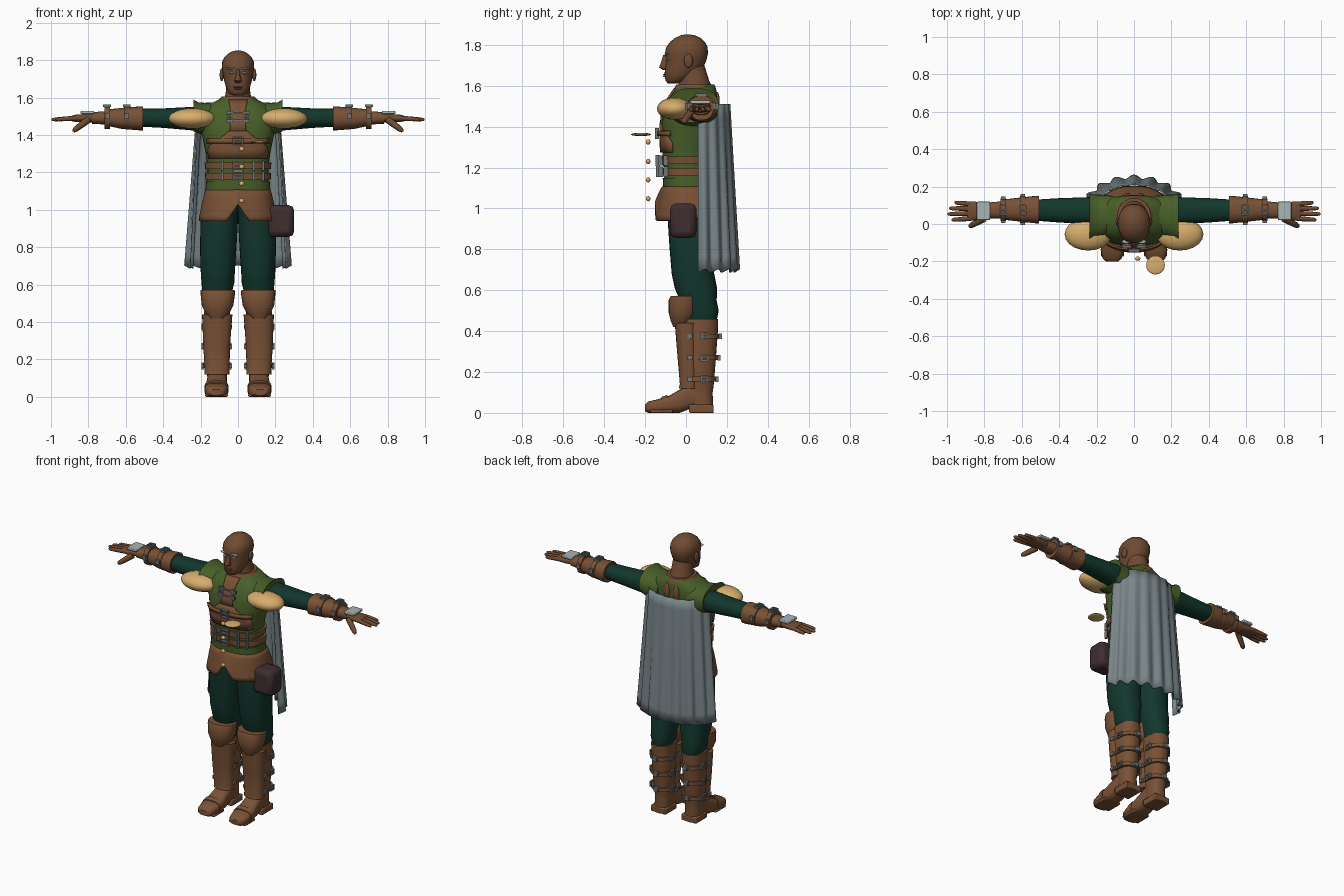
import bpy, bmesh, math
from mathutils import Vector, Matrix

if "Cube" in bpy.data.objects:
    bpy.data.objects.remove(bpy.data.objects["Cube"])


def material(name, r, g, b):
    m = bpy.data.materials.new(name)
    m.diffuse_color = (r, g, b, 1)
    m.use_nodes = True
    m.node_tree.nodes["Principled BSDF"].inputs["Base Color"].default_value = m.diffuse_color
    return m


SKIN = material("skin brown", .16, .07, .032)
LEATHER = material("leather brown", .19, .082, .036)
GREEN = material("moss green", .065, .115, .022)
DARK = material("dark teal green", .006, .038, .026)
GOLD = material("pale gold", .68, .42, .15)
GREY = material("cape grey", .19, .235, .25)
SILVER = material("silver", .40, .46, .46)
STEEL = material("buckle steel", .16, .18, .18)
PLUM = material("dark plum", .05, .026, .03)


def finish(name, bm, mat, mirror=False, thick=0, bevel=0, angle=40):
    bmesh.ops.recalc_face_normals(bm, faces=bm.faces)
    me = bpy.data.meshes.new(name)
    bm.to_mesh(me)
    bm.free()
    me.materials.append(mat)
    ob = bpy.data.objects.new(name, me)
    bpy.context.collection.objects.link(ob)
    bpy.ops.object.select_all(action='DESELECT')
    ob.select_set(True)
    bpy.context.view_layer.objects.active = ob
    bpy.ops.object.shade_smooth_by_angle(angle=math.radians(angle))
    if bevel:
        b = ob.modifiers.new("bevel", 'BEVEL')
        b.width, b.segments = bevel, 2
    if thick:
        s = ob.modifiers.new("thickness", 'SOLIDIFY')
        s.thickness, s.offset = thick, 0
    if mirror:
        ob.modifiers.new("mirror", 'MIRROR')
    return ob


def grid(bm, rows, closed=False):
    vs = [[bm.verts.new(p) for p in r] for r in rows]
    n = len(vs[0])
    for a, b in zip(vs, vs[1:]):
        for i in range(n if closed else n - 1):
            j = (i + 1) % n
            bm.faces.new((a[i], a[j], b[j], b[i]))
    return vs


def oval(u0, u1, v0, v1, p, n):
    f = lambda t: math.copysign(abs(t) ** (2 / p), t)
    for i in range(n):
        a = 2 * math.pi * i / n
        yield ((u0 + u1) / 2 + (u1 - u0) / 2 * f(math.cos(a)),
               (v0 + v1) / 2 + (v1 - v0) / 2 * f(math.sin(a)))


# Rings are (position, u0, u1, v0, v1); u, v are the two other axes in order
def loft(name, rings, mat, axis='z', n=28, p=2.3, **kw):
    place = {'x': lambda t, u, v: (t, u, v), 'y': lambda t, u, v: (u, t, v),
             'z': lambda t, u, v: (u, v, t)}[axis]
    bm = bmesh.new()
    vs = grid(bm, [[place(r[0], u, v) for u, v in oval(*r[1:], p, n)] for r in rings], True)
    bm.faces.new(vs[0])
    bm.faces.new(vs[-1])
    return finish(name, bm, mat, **kw)


def balls(name, items, mat, **kw):
    bm = bmesh.new()
    for c, r in items:
        bmesh.ops.create_uvsphere(bm, u_segments=20, v_segments=12, radius=1,
                                  matrix=Matrix.Translation(c) @ Matrix.Diagonal((*r, 1)))
    return finish(name, bm, mat, **kw)


def boxes(name, items, mat, **kw):
    bm = bmesh.new()
    for c, s in items:
        bmesh.ops.create_cube(bm, size=1, matrix=Matrix.Translation(c) @ Matrix.Diagonal((*s, 1)))
    return finish(name, bm, mat, **kw)


# Rectangular buckle: four bars and a pin in the plane of axes a and b
def buckle(c, w, h, a, b, t=.008, depth=.012):
    out = []
    for da, db, la, lb in ((-w/2, 0, t, h), (w/2, 0, t, h), (0, -h/2, w, t), (0, h/2, w, t), (0, 0, w, t)):
        p, s = list(c), [depth] * 3
        p[a] += da
        p[b] += db
        s[a], s[b] = la, lb
        out.append((p, s))
    return out


# Head and neck
HEAD = [(1.612, .03, -.09, -.04), (1.625, .05, -.1, 0), (1.655, .064, -.105, .05), (1.69, .074, -.102, .085),
        (1.725, .08, -.098, .1), (1.76, .086, -.103, .108), (1.79, .085, -.096, .105), (1.815, .073, -.078, .092),
        (1.835, .053, -.052, .07), (1.847, .03, -.025, .043), (1.852, .01, 0, .015)]
loft("head", [(z, -w, w, a, b) for z, w, a, b in HEAD], SKIN, p=2.15, angle=60)
loft("neck", [(1.53, -.1, .1, -.06, .14), (1.58, -.08, .08, -.04, .135), (1.62, -.066, .066, -.035, .115),
              (1.7, -.062, .062, -.035, .09)], SKIN, p=2)
loft("nose", [(1.75, -.009, .009, -.112, -.08), (1.715, -.012, .012, -.122, -.08), (1.69, -.021, .021, -.132, -.08),
              (1.678, -.014, .014, -.114, -.08)], SKIN, n=12, p=2, angle=60)
balls("ears", [((.087, .012, 1.722), (.011, .022, .034))], SKIN, mirror=True)
balls("eyes", [((.033, -.09, 1.732), (.015, .009, .006))], SILVER, mirror=True)
balls("eyebrows", [((.038, -.094, 1.756), (.027, .012, .005))], SILVER, mirror=True)
balls("lips", [((0, -.1, 1.656), (.026, .012, .004)), ((0, -.101, 1.647), (.022, .012, .005))], SKIN)

# Tunic body: height, half width, front, back
TORSO = [(1.09, .168, -.105, .13), (1.15, .164, -.108, .12), (1.22, .162, -.112, .115), (1.30, .172, -.118, .12),
         (1.38, .188, -.12, .14), (1.45, .20, -.116, .15), (1.52, .20, -.095, .155), (1.56, .165, -.068, .152),
         (1.585, .11, -.05, .145), (1.6, .085, -.04, .135)]
P = 2.5


def torso_at(z):
    for a, b in zip(TORSO, TORSO[1:]):
        if z <= b[0]:
            t = (z - a[0]) / (b[0] - a[0])
            return [a[i] + t * (b[i] - a[i]) for i in (1, 2, 3)]
    return TORSO[-1][1:]


def band(name, z0, z1, g, mat):
    rings = []
    for k in range(4):
        z = z0 + (z1 - z0) * k / 3
        w, a, b = torso_at(z)
        rings.append((z, -w - g, w + g, a - g, b + g))
    return loft(name, rings, mat, p=P, n=40)


# Panel following the chest: points are (height, half width)
def chest_panel(name, pts, grow, mat):
    rows = []
    for z, half in pts:
        w, a, b = torso_at(z)
        rows.append([(half * k / 6, (a + b) / 2 - (b - a) / 2 * (1 - abs(half * k / 6 / w) ** P) ** (1 / P) - grow, z)
                     for k in range(-6, 7)])
    bm = bmesh.new()
    grid(bm, rows)
    return finish(name, bm, mat, thick=.012)


loft("tunic", [(z, -w, w, a, b) for z, w, a, b in TORSO], GREEN, p=P, n=40)
loft("shoulder_cap", [(.11, -.05, .15, 1.37, 1.575), (.18, -.075, .157, 1.40, 1.572), (.215, -.08, .158, 1.41, 1.575),
                      (.238, -.085, .16, 1.42, 1.59), (.225, -.03, .13, 1.45, 1.55)], GREEN, axis='x', mirror=True)
loft("collar", [(1.572, -.115, .115, -.06, .15), (1.592, -.1, .1, -.055, .145), (1.606, -.088, .088, -.047, .138)],
     LEATHER, p=2)
chest_panel("chest_strip", [(1.41, .045), (1.46, .04), (1.52, .04), (1.56, .045), (1.585, .05)], .004, LEATHER)
chest_panel("corset_front", [(1.275, .155), (1.32, .16), (1.345, .15), (1.375, .10), (1.42, .05)], .005, LEATHER)
chest_panel("chest_strap", [(1.355, .165), (1.38, .165)], .014, LEATHER)
for z in (1.18, 1.235):
    band("waist_belt", z - .018, z + .018, .013, LEATHER)
band("tunic_hem", 1.09, 1.15, .006, GREEN)

# Buckles down the front
parts = []
for z, y in ((1.48, -.122), (1.515, -.112)):
    for x in (-.045, .045):
        parts += buckle((x, y, z), .03, .018, 0, 2)
    parts.append(((0, y, z), (.07, .01, .008)))
for z, y in ((1.18, -.137), (1.235, -.139), (1.367, -.142)):
    parts += buckle((0, y, z), .05, .045, 0, 2, depth=.018)
for z in (1.18, 1.235):
    for x in (-.085, .085, .135):
        parts.append(((x, -.124 if abs(x) < .1 else -.1, z), (.013, .022, .05)))
boxes("front_buckles", parts, STEEL)

# Flared leather skirt, slit at the front
top = list(oval(-.168, .168, -.112, .135, P, 72))
low = list(oval(-.205, .205, -.148, .2, 2.3, 72))
rows = []
for k in range(7):
    t = k / 6
    row = []
    for (x0, y0), (x1, y1) in zip(top, low):
        zb = .94 + (.09 * max(0, 1 - abs(x1) / .06) if y1 < 0 else .01)
        row.append((x0 + (x1 - x0) * t ** .8, y0 + (y1 - y0) * t ** .8, 1.105 + (zb - 1.105) * t))
    rows.append(row)
bm = bmesh.new()
grid(bm, rows, True)
finish("skirt", bm, LEATHER, thick=.01)

# Legs, boots and guards
loft("trousers", [(.45, .055, .17, 0, .15), (.5, .042, .185, -.02, .16), (.55, .035, .19, -.03, .15),
                  (.61, .02, .195, -.055, .152), (.68, .016, .2, -.07, .138), (.8, .008, .203, -.08, .14),
                  (.95, 0, .2, -.09, .16), (1.08, 0, .165, -.09, .13)], DARK, mirror=True)
loft("boot_shaft", [(0, .062, .165, .02, .135), (.1, .06, .163, 0, .13), (.13, .056, .168, -.015, .135),
                    (.25, .05, .178, -.022, .145), (.4, .043, .183, -.03, .156), (.46, .043, .183, -.02, .157)],
     LEATHER, mirror=True)
loft("boot_foot", [(-.2, .085, .15, .008, .04), (-.185, .066, .168, 0, .056), (-.14, .054, .178, 0, .066),
                   (-.08, .053, .176, 0, .085), (-.03, .058, .17, 0, .115), (.02, .06, .165, .02, .14),
                   (.06, .065, .16, .03, .14)], LEATHER, axis='y', p=3, mirror=True)
boxes("boot_sole", [((.115, -.12, .008), (.122, .11, .016)), ((.113, .075, .02), (.112, .12, .04))],
      LEATHER, mirror=True, bevel=.006)
loft("toe_strap", [(-.12, .05, .18, 0, .078), (-.09, .05, .18, 0, .088)], LEATHER, axis='y', p=3, mirror=True)
loft("shin_guard", [(.12, .046, .178, -.035, .06), (.14, .046, .178, -.03, .06), (.28, .042, .186, -.042, .06),
                    (.44, .03, .192, -.055, .06)], LEATHER, mirror=True)
loft("knee_guard", [(.42, .075, .15, -.062, .0), (.45, .045, .175, -.075, .03), (.49, .025, .194, -.085, .055),
                    (.55, .016, .2, -.085, .064), (.572, .018, .2, -.075, .06)], LEATHER, mirror=True)
parts = []
for z, back in ((.165, .14), (.27, .149), (.375, .156)):
    loft("boot_strap", [(z - .012, .04, .187, .0, back + .006), (z + .012, .04, .187, .0, back + .006)],
         LEATHER, mirror=True)
    for x in (.04, .188):
        parts += buckle((x, .09, z), .035, .028, 1, 2)
        parts.append(((x, .02, z), (.014, .025, .022)))
    parts.append(((.113, back + .012, z), (.03, .016, .026)))
boxes("boot_buckles", parts, STEEL, mirror=True)

# Arms and bracers
loft("sleeve", [(.14, 0, .145, 1.41, 1.555), (.25, 0, .143, 1.425, 1.55), (.4, .008, .138, 1.438, 1.542),
                (.53, .018, .13, 1.445, 1.54)], DARK, axis='x', mirror=True)
loft("bracer", [(.508, .004, .15, 1.425, 1.552), (.53, .004, .15, 1.425, 1.552), (.62, .014, .14, 1.432, 1.545),
                (.69, .022, .132, 1.447, 1.537), (.695, .03, .122, 1.455, 1.528), (.78, .03, .115, 1.46, 1.522)],
     LEATHER, axis='x', mirror=True)
parts = []
for x, a, b in ((.595, .006, .149), (.7, .016, .135)):
    loft("bracer_strap", [(x - .015, a, b, 1.432, 1.552), (x + .015, a, b, 1.432, 1.552)],
         LEATHER, axis='x', mirror=True)
    parts += buckle((x, .075, 1.556), .034, .05, 0, 1)
    parts += [((x, a - .004, 1.5), (.024, .014, .03)), ((x, b + .004, 1.5), (.024, .014, .03))]
boxes("bracer_buckles", parts, STEEL, mirror=True)

# Hands
loft("palm", [(.77, .035, .108, 1.468, 1.515), (.82, .022, .118, 1.468, 1.512), (.87, .018, .12, 1.47, 1.508),
              (.89, .024, .116, 1.474, 1.502)], SKIN, axis='x', mirror=True)


def digit(name, a, b, r):
    a, b = Vector(a), Vector(b)
    rot = (b - a).to_track_quat('Z', 'Y').to_matrix().to_4x4()
    bm = bmesh.new()
    vs = grid(bm, [[Matrix.Translation(a) @ rot @ Vector((r * s * u, r * s * v, (b - a).length * t))
                    for u, v in oval(-1, 1, -1, 1, 2, 10)]
                   for t, s in ((0, 1.1), (.5, 1), (.85, .85), (.96, .6), (1, .2))], True)
    bm.faces.new(vs[-1])
    finish(name, bm, SKIN, mirror=True, angle=60)


for y0, y1, tip in ((.03, .022, .975), (.056, .053, .998), (.082, .084, .99), (.106, .115, .96)):
    digit("finger", (.87, y0, 1.49), (tip, y1, 1.482), .0125)
digit("thumb", (.80, .03, 1.482), (.882, -.014, 1.42), .017)
boxes("hand_plate", [((.805, .07, 1.52), (.072, .098, .016))], SILVER, mirror=True, bevel=.004)

# Cape with deepening folds
bm = bmesh.new()
rows = []
for k in range(13):
    t = k / 12
    row = []
    for i in range(81):
        a = math.pi * (i / 80 - .5)
        f = 1 + (.02 + .035 * t) * math.cos(a * 18)
        row.append(((.218 + .055 * t) * math.sin(a) * f, .06 + (.15 + .04 * t) * math.cos(a) * f,
                    1.51 - .815 * t + .008 * t * math.cos(a * 18)))
    rows.append(row)
grid(bm, rows)
finish("cape", bm, GREY, thick=.008, angle=60)
balls("back_leaves", [((.035, .153, 1.52), (.02, .012, .05))], LEATHER, mirror=True)

# Gold shoulder shells, disc and studs, and the hip pouch
balls("shoulder_shell", [((.245, -.055, 1.488), (.126, .087, .054))], GOLD, mirror=True)
balls("gold_disc", [((.115, -.22, 1.362), (.05, .05, .008))], GOLD)
balls("gold_studs", [((.02, -.185, z), (.014, .011, .013)) for z in (1.325, 1.23, 1.14, 1.048)], GOLD)
boxes("hip_pouch", [((.228, -.013, .94), (.145, .13, .17))], PLUM, bevel=.03, angle=30)
